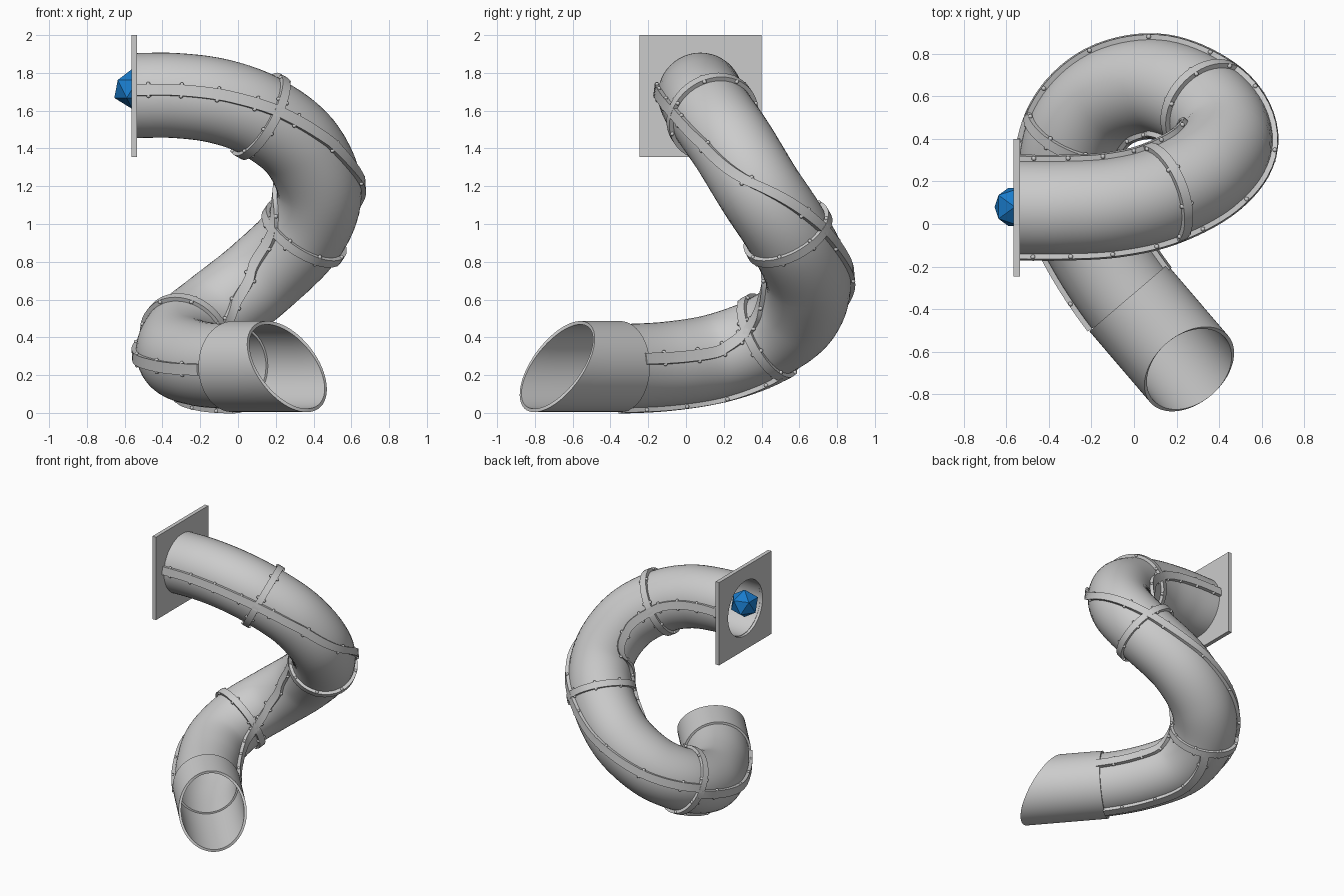
import bpy, bmesh
from math import cos, sin, pi, radians
from mathutils import Vector, Matrix

if "Cube" in bpy.data.objects:
    bpy.data.objects.remove(bpy.data.objects["Cube"])

Z = Vector((0, 0, 1))
# Centre line of the slide; every third point is a joint
PATH = [Vector(p) for p in [
    (-.75, .077, 1.68),
    (-.545, .077, 1.68), (-.33, .077, 1.68), (-.10, .09, 1.65),
    (.12, .14, 1.57), (.33, .25, 1.41), (.43, .39, 1.18),
    (.35, .54, .95), (.12, .645, .72), (-.12, .60, .53),
    (-.28, .43, .40), (-.31, .18, .305), (-.20, -.08, .26),
    (-.02, -.355, .245), (.24, -.659, .245)]]


def frame(p, t):
    t = t.normalized()
    side = t.cross(Z).normalized()
    return p, t, side, side.cross(t)


def path_frame(u):
    i = min(int(u), 11)
    t = u - i
    a, b, c, d = PATH[i:i + 4]
    k1, k2, k3 = c - a, 2 * a - 5 * b + 4 * c - d, 3 * b - a - 3 * c + d
    return frame(b + .5 * (k1 * t + k2 * t * t + k3 * t ** 3),
                 k1 + 2 * k2 * t + 3 * k3 * t * t)


def at(f, ang, r, h=0, along=0):
    p, t, s, u = f
    return (p + t * along + s * (r * cos(ang) - h * sin(ang))
            + u * (r * sin(ang) + h * cos(ang)))


def finish(name, bm, thick=0):
    me = bpy.data.meshes.new(name)
    bm.to_mesh(me)
    bm.free()
    ob = bpy.data.objects.new(name, me)
    bpy.context.collection.objects.link(ob)
    bpy.ops.object.select_all(action='DESELECT')
    ob.select_set(True)
    bpy.context.view_layer.objects.active = ob
    if thick:
        m = ob.modifiers.new("wall", 'SOLIDIFY')
        m.thickness, m.offset = thick, -1
        bpy.ops.object.modifier_apply(modifier=m.name)
    bpy.ops.object.shade_smooth_by_angle(angle=radians(35))
    return ob


def sweep(frames, profile, caps=False):
    # profile: list of (angle, radius, height) around the centre line
    bm = bmesh.new()
    rows = [[bm.verts.new(at(f, *q)) for q in profile] for f in frames]
    n = len(profile)
    for r0, r1 in zip(rows, rows[1:]):
        for j in range(n):
            k = (j + 1) % n
            bm.faces.new((r0[j], r1[j], r1[k], r0[k]))
    if caps:
        bm.faces.new(rows[0])
        bm.faces.new(rows[-1][::-1])
    return bm


def circle(r, n=48):
    return [(2 * pi * i / n, r, 0) for i in range(n)]


bolts = bmesh.new()


def bolt(p):
    bmesh.ops.create_icosphere(bolts, subdivisions=2, radius=.011,
                               matrix=Matrix.Translation(p))


# Tube sections with seam strips
for s in range(4):
    u0 = 3 * s
    frames = [path_frame(u0 + 3 * i / 27) for i in range(28)]
    finish(f"tube_section_{s + 1}", sweep(frames, circle(.225)), .014)
    seams = [7, 173] if s < 3 else [-4, 170, 265]
    for k, deg in enumerate(seams):
        a = radians(deg)
        box = [(a, .217, -.03), (a, .247, -.03), (a, .247, .03), (a, .217, .03)]
        finish(f"seam_strip_{s + 1}_{k + 1}", sweep(frames, box, True))
        for i in range(4):
            f = path_frame(u0 + .35 + i * .75)
            bolt(at(f, a, .237, .032))
            bolt(at(f, a, .237, -.032))

# Joint rings
for s in (1, 2, 3):
    f = path_frame(3 * s)
    ends = [frame(f[0] + f[1] * d, f[1]) for d in (-.024, .024)]
    finish(f"joint_ring_{s}", sweep(ends, circle(.248)), .028)
    for i in range(8):
        for d in (-.026, .026):
            bolt(at(f, 2 * pi * (i + .5) / 8, .238, 0, d))
finish("bolts", bolts)

# Exit spout, cut at a slant
J = PATH[13]
d = Vector((.65, -.76, 0)).normalized()
spout = sweep([frame(J + d * x, d) for x in (-.01, .1, .25, .75)], circle(.241, 64))
bmesh.ops.bisect_plane(spout, geom=spout.verts[:] + spout.edges[:] + spout.faces[:],
                       plane_co=J + d * .43, plane_no=d + Z * .667, clear_outer=True)
finish("exit_spout", spout, .018)

# Square entry panel with a round hole
bm = bmesh.new()
n, half, rad = 64, .3225, .212
inner, outer = [], []
for i in range(n):
    a = 2 * pi * i / n
    c, s = cos(a), sin(a)
    k = half / max(abs(c), abs(s))
    inner.append(bm.verts.new((-.535, .077 + c * rad, 1.6775 + s * rad)))
    outer.append(bm.verts.new((-.535, .077 + c * k, 1.6775 + s * k)))
for i in range(n):
    j = (i + 1) % n
    bm.faces.new((inner[i], outer[i], outer[j], inner[j]))
finish("entry_panel", bm, .03)

# Blue faceted ball at the entry
bm = bmesh.new()
bmesh.ops.create_icosphere(bm, subdivisions=1, radius=.106,
                           matrix=Matrix.Translation((-.56, .08, 1.715)))
ball = finish("ball", bm)
mat = bpy.data.materials.new("blue")
mat.diffuse_color = (.01, .2, .6, 1)
mat.use_nodes = True
mat.node_tree.nodes["Principled BSDF"].inputs["Base Color"].default_value = mat.diffuse_color
ball.data.materials.append(mat)
